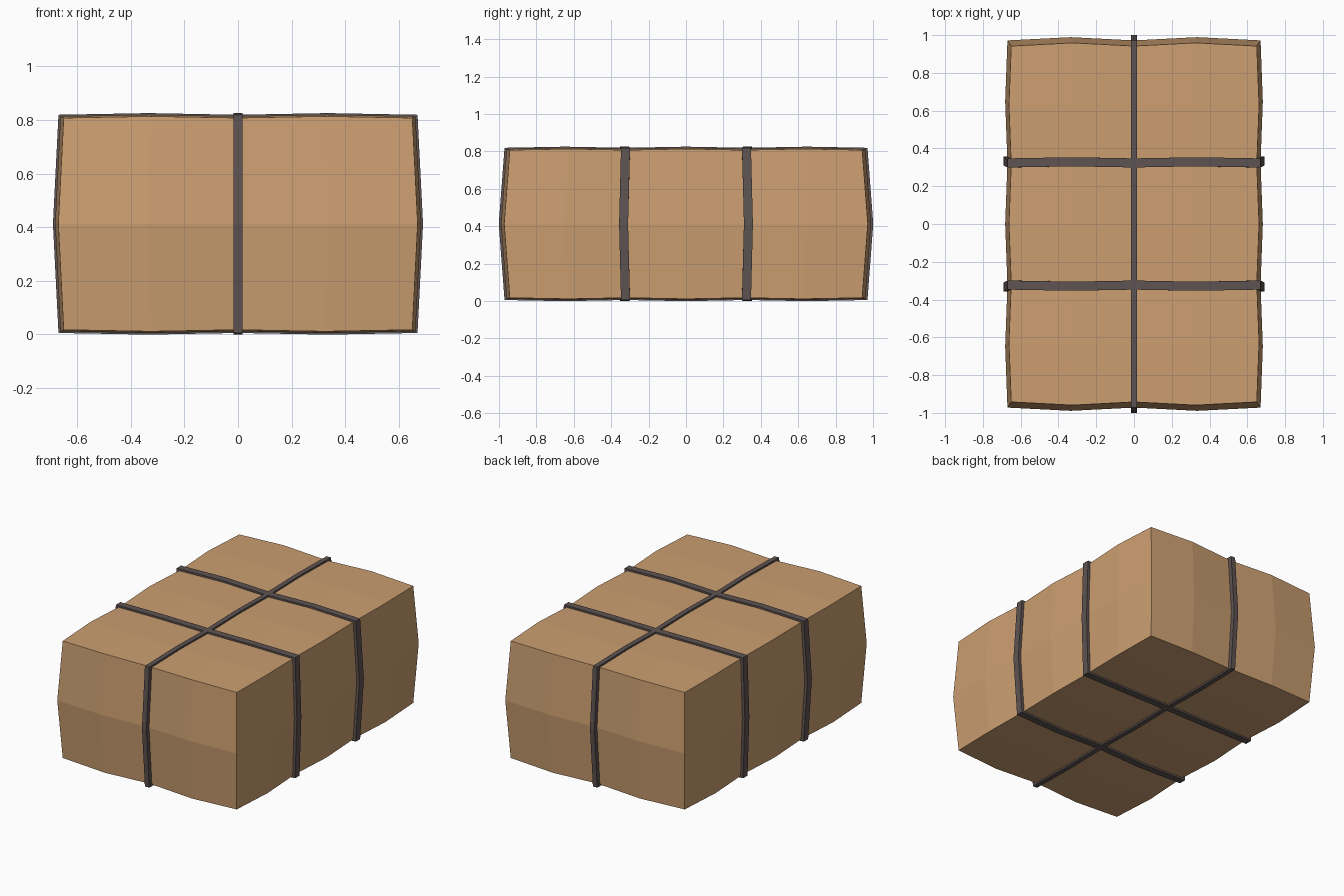
import bpy, bmesh
from mathutils import Vector

if "Cube" in bpy.data.objects:
    bpy.data.objects.remove(bpy.data.objects["Cube"])

MID = 0.4125  # height of the parcel's centre


def material(name, color):
    m = bpy.data.materials.new(name)
    m.diffuse_color = (*color, 1)
    m.use_nodes = True
    m.node_tree.nodes["Principled BSDF"].inputs["Base Color"].default_value = m.diffuse_color
    return m


TAN = material("tan cardboard", (0.60, 0.345, 0.165))
GREY = material("dark grey strap", (0.112, 0.088, 0.084))


def puffed(u, v, w):
    """Map a unit-cube point to the parcel, bulging between the straps."""
    bx = 1 if abs(abs(u) - 0.5) < 0.01 else 0
    by = 1 if min(abs(v), abs(abs(v) - 2 / 3)) < 0.01 else 0
    bz = 1 - abs(w)
    return Vector((u * (0.65 + 0.012 * by + 0.02 * bz),
                   v * (0.942 + 0.017 * bx + 0.03 * bz),
                   w * (0.395 + 0.006 * bx + 0.006 * by)))


def finish(bm, name, mat):
    bmesh.ops.remove_doubles(bm, verts=bm.verts, dist=1e-5)
    bmesh.ops.recalc_face_normals(bm, faces=bm.faces)
    me = bpy.data.meshes.new(name)
    bm.to_mesh(me)
    bm.free()
    me.materials.append(mat)
    ob = bpy.data.objects.new(name, me)
    ob.location.z = MID
    bpy.context.collection.objects.link(ob)


# Parcel: six gridded sides of a cube, 4 x 6 x 2 cells
CELLS = (4, 6, 2)
bm = bmesh.new()
for axis in range(3):
    a, b = [k for k in range(3) if k != axis]
    for side in (-1, 1):
        for i in range(CELLS[a]):
            for j in range(CELLS[b]):
                quad = []
                for di, dj in ((0, 0), (1, 0), (1, 1), (0, 1)):
                    p = [0, 0, 0]
                    p[axis] = side
                    p[a] = -1 + 2 * (i + di) / CELLS[a]
                    p[b] = -1 + 2 * (j + dj) / CELLS[b]
                    quad.append(bm.verts.new(puffed(*p)))
                bm.faces.new(quad)
finish(bm, "parcel", TAN)


def strap(name, axis, pos, half):
    """Rectangular band hugging the parcel in the plane axis = pos."""
    run = 1 - axis
    n = CELLS[run]
    steps = [-1 + 2 * i / n for i in range(n + 1)]
    loop = [(s, -1) for s in steps] + [(1, 0)]
    loop += [(s, 1) for s in reversed(steps)] + [(-1, 0)]
    off = Vector((0, 0, 0))
    off[axis] = half
    bm = bmesh.new()
    rings = []
    for s, w in loop:
        uvw = [0, 0, w]
        uvw[axis], uvw[run] = pos, s
        p = puffed(*uvw)
        outer, inner = p * 1.03, p * 0.985
        inner[axis] = outer[axis]
        rings.append([bm.verts.new(q) for q in
                      (outer - off, outer + off, inner + off, inner - off)])
    for i, r in enumerate(rings):
        t = rings[(i + 1) % len(rings)]
        for k in range(4):
            bm.faces.new((r[k], r[(k + 1) % 4], t[(k + 1) % 4], t[k]))
    finish(bm, name, GREY)


# Straps: one lengthwise, two crosswise
strap("long_strap", 0, 0, 0.0165)
strap("front_cross_strap", 1, -1 / 3, 0.024)
strap("back_cross_strap", 1, 1 / 3, 0.024)
